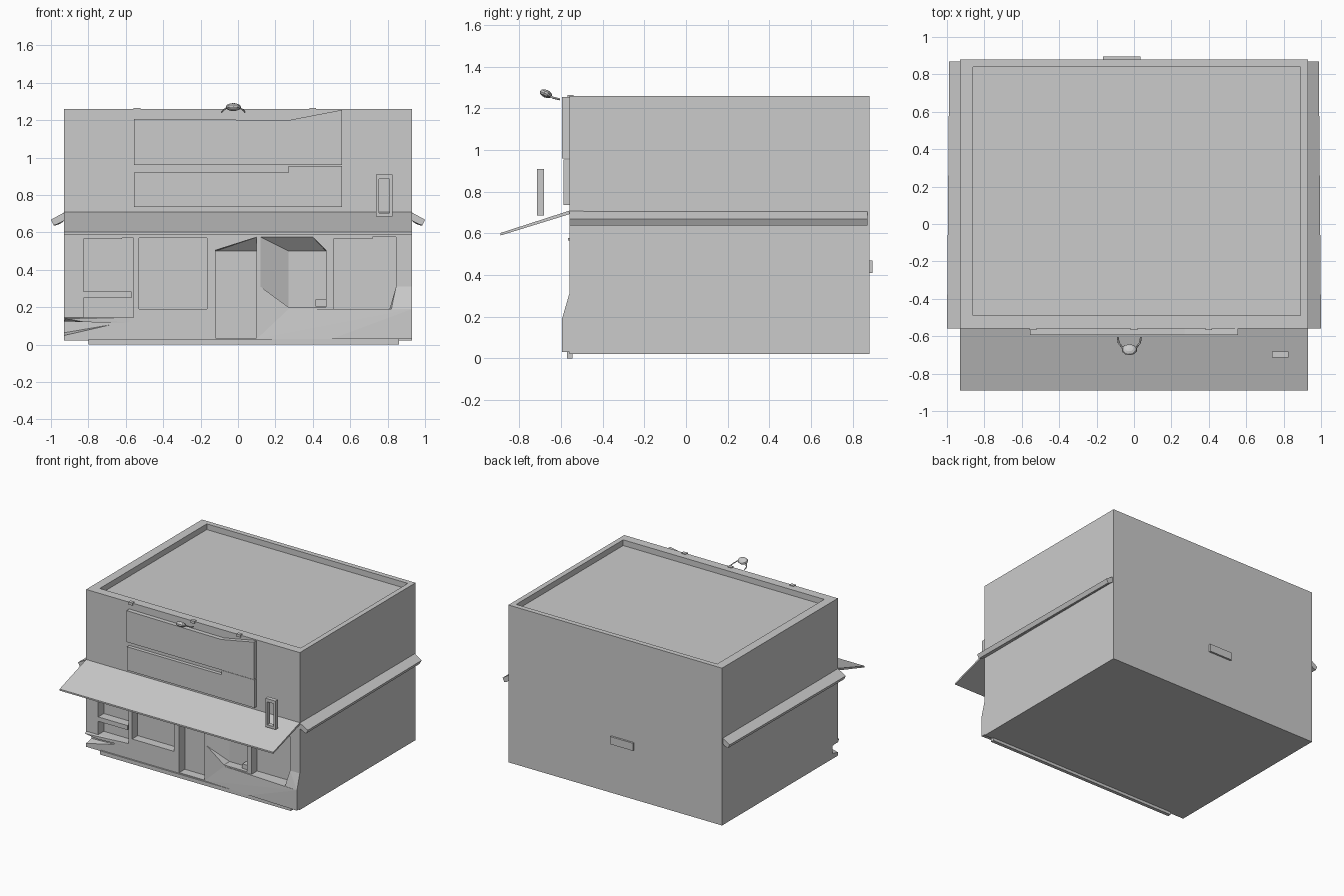
import bpy, bmesh
from mathutils import Vector

if "Cube" in bpy.data.objects:
    bpy.data.objects.remove(bpy.data.objects["Cube"])


def finish(name, bm):
    bmesh.ops.recalc_face_normals(bm, faces=bm.faces)
    me = bpy.data.meshes.new(name)
    bm.to_mesh(me)
    bm.free()
    ob = bpy.data.objects.new(name, me)
    bpy.context.collection.objects.link(ob)
    return ob


def add_loft(bm, a, b):
    """Closed solid between two point loops of equal length."""
    va = [bm.verts.new(p) for p in a]
    vb = [bm.verts.new(p) for p in b]
    n = len(a)
    bm.faces.new(va[::-1])
    bm.faces.new(vb)
    for i in range(n):
        j = (i + 1) % n
        bm.faces.new((va[i], va[j], vb[j], vb[i]))


def add_hull(bm, pts):
    vs = [bm.verts.new(p) for p in pts]
    res = bmesh.ops.convex_hull(bm, input=vs)
    junk = [g for g in res["geom_interior"] + res["geom_unused"] if isinstance(g, bmesh.types.BMVert)]
    bmesh.ops.delete(bm, geom=list(set(junk)), context="VERTS")


def prism(name, pts, y0, y1):
    """Front-view (x, z) outline extruded in y."""
    bm = bmesh.new()
    add_loft(bm, [(x, y0, z) for x, z in pts], [(x, y1, z) for x, z in pts])
    return finish(name, bm)


def rect(x0, x1, z0, z1):
    return [(x0, z0), (x1, z0), (x1, z1), (x0, z1)]


def box(name, x0, x1, y0, y1, z0, z1):
    return prism(name, rect(x0, x1, z0, z1), y0, y1)


def hull(name, pts):
    bm = bmesh.new()
    add_hull(bm, pts)
    return finish(name, bm)


def cut(target, cutter):
    m = target.modifiers.new("cut", "BOOLEAN")
    m.operation = "DIFFERENCE"
    m.solver = "EXACT"
    m.object = cutter
    cutter.hide_render = True
    cutter.hide_set(True)


F = -0.56   # front wall plane
D = -0.49   # back of the recesses

# Main building block
body = box("building_body", -0.93, 0.93, F, 0.88, 0.022, 1.26)

# Cutters: roof tray, shop windows, door and the slanted window niche
bm = bmesh.new()
roof = [(-0.86, -0.49), (0.89, -0.49), (0.89, 0.84), (-0.86, 0.84)]
add_loft(bm, [(x, y, 1.215) for x, y in roof], [(x, y, 1.4) for x, y in roof])
for r in (rect(-0.825, -0.56, 0.145, 0.57), rect(-0.53, -0.165, 0.19, 0.57),
          rect(0.51, 0.845, 0.19, 0.575)):
    add_loft(bm, [(x, F - 0.1, z) for x, z in r], [(x, D, z) for x, z in r])
slanted = [
    ([(-0.12, 0.035), (0.1, 0.035), (0.1, 0.575), (-0.12, 0.505)],
     rect(-0.12, 0.1, 0.035, 0.5)),
    ([(0.12, 0.31), (0.27, 0.2), (0.47, 0.2), (0.47, 0.505), (0.4, 0.575), (0.12, 0.575)],
     rect(0.27, 0.47, 0.2, 0.5)),
]
for front, back in slanted:
    add_hull(bm, [(x, y, z) for x, z in front for y in (F - 0.002, F)] + [(x, D, z) for x, z in back])
# Broken lower left corner
add_hull(bm, [(-0.95, F - 0.02, 0.04), (-0.95, F - 0.02, 0.13), (-0.95, D, 0.125), (-0.95, D, 0.06),
              (-0.6, F - 0.02, 0.12), (-0.8, F - 0.02, 0.11)])
cut(body, finish("opening_cutter", bm))

# Ground strip under the shop front
prism("front_plinth", [(-0.8, 0.0), (0.86, 0.0), (0.86, 0.03), (-0.8, 0.03)], -0.572, -0.545)

# Bulging base and corner pier at lower right
hull("base_bulge", [(0.1, F + 0.01, 0.03), (0.93, F + 0.01, 0.03), (0.27, F, 0.19), (0.93, F + 0.01, 0.19),
                    (0.1, F, 0.03), (0.5, -0.58, 0.03), (0.93, -0.595, 0.03),
                    (0.81, -0.585, 0.19), (0.93, -0.595, 0.19)])
hull("corner_pier", [(0.81, F, 0.19), (0.845, F, 0.31), (0.93, F, 0.31), (0.93, F, 0.19),
                     (0.82, -0.587, 0.19), (0.93, -0.595, 0.19)])
# Broken ledge at lower left
hull("corner_ledge", [(-0.93, F, 0.145), (-0.58, F, 0.145), (-0.93, F, 0.125), (-0.58, F, 0.118),
                      (-0.92, -0.59, 0.14), (-0.82, -0.58, 0.12)])

# Window shelf and small box in the niche
box("window_shelf", -0.825, -0.57, F, D + 0.01, 0.25, 0.285)
box("niche_box", 0.415, 0.47, -0.54, D + 0.01, 0.205, 0.24)
for x0, x1 in ((-0.825, -0.62), (0.51, 0.72)):
    box("window_top_trim", x0, x1, F - 0.006, F + 0.02, 0.565, 0.578)

# Front awning
bm = bmesh.new()
prof = [(F + 0.01, 0.712), (-0.89, 0.602), (-0.89, 0.59), (F + 0.01, 0.695)]
add_loft(bm, [(-0.93, y, z) for y, z in prof], [(0.93, y, z) for y, z in prof])
finish("front_awning", bm)

# Narrow side awnings, slightly tapering to the back
for s, side in ((1, "right"), (-1, "left")):
    bm = bmesh.new()
    near = [(0.92, 0.712), (1.0, 0.668), (0.985, 0.638), (0.965, 0.645), (0.92, 0.668)]
    add_loft(bm, [(s * x, F, z) for x, z in near],
             [(s * (x - (0.012 if x > 0.95 else 0)), 0.87, z) for x, z in near])
    finish(side + "_side_awning", bm)

# Two facade boards
prism("upper_board", [(-0.555, 0.96), (0.555, 0.96), (0.555, 1.255), (0.27, 1.2), (-0.555, 1.207)], -0.594, F + 0.01)
prism("lower_board", [(-0.555, 0.735), (0.555, 0.735), (0.555, 0.955), (0.27, 0.955),
                      (0.27, 0.92), (-0.555, 0.92)], -0.588, F + 0.01)

# Upright frame standing above the awning
frame = box("upright_frame", 0.738, 0.827, -0.715, -0.682, 0.685, 0.91)
cut(frame, box("frame_cutter", 0.755, 0.811, -0.8, -0.6, 0.705, 0.885))

# Roof edge brackets and back wall box
for x in (-0.54, 0.0, 0.4):
    box("roof_bracket", x - 0.018, x + 0.018, F - 0.008, F + 0.02, 1.245, 1.265)
box("back_wall_box", -0.165, 0.035, 0.87, 0.895, 0.41, 0.47)

# Roof lamp: round head with two bent arms
bpy.ops.mesh.primitive_uv_sphere_add(segments=10, ring_count=6, location=(-0.025, -0.672, 1.27))
lamp = bpy.context.object
lamp.name = "lamp_head"
lamp.scale = (0.042, 0.032, 0.019)
lamp.rotation_euler = (-0.4, 0, 0)
for s in (-1, 1):
    cu = bpy.data.curves.new("lamp_arm", "CURVE")
    cu.dimensions = "3D"
    cu.bevel_depth = 0.005
    cu.bevel_resolution = 0
    cu.use_fill_caps = True
    sp = cu.splines.new("POLY")
    path = [(0.062, -0.605, 1.243), (0.057, -0.635, 1.25), (0.03, -0.67, 1.27)]
    sp.points.add(len(path) - 1)
    for p, (x, y, z) in zip(sp.points, path):
        p.co = (-0.025 + s * x, y, z, 1)
    bpy.context.collection.objects.link(bpy.data.objects.new("lamp_arm", cu))
